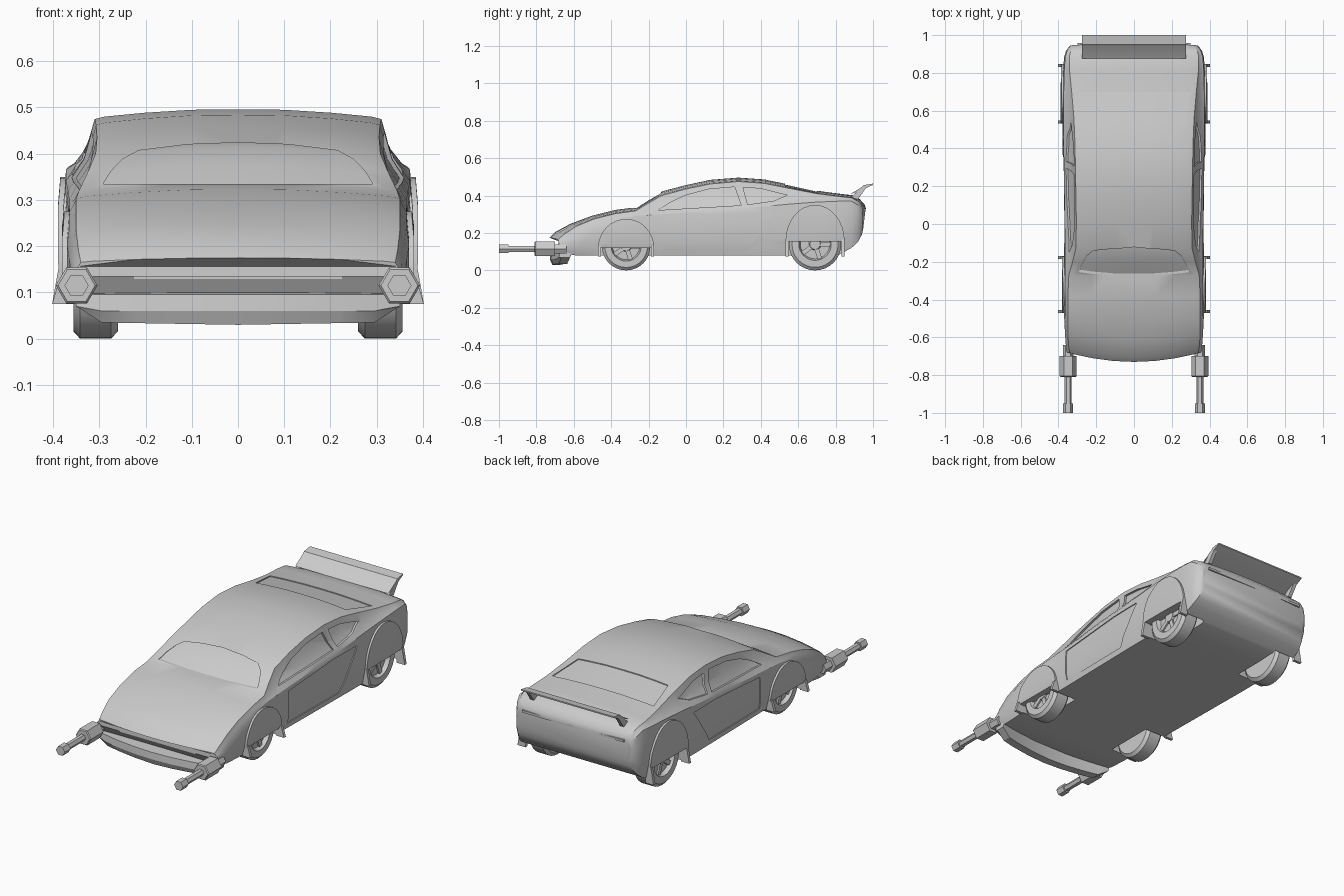
import bpy, bmesh, math
from mathutils import Matrix

if "Cube" in bpy.data.objects:
    bpy.data.objects.remove(bpy.data.objects["Cube"])


def make(name, verts, faces):
    bm = bmesh.new()
    vs = [bm.verts.new(v) for v in verts]
    for f in faces:
        bm.faces.new([vs[i] for i in f])
    bmesh.ops.recalc_face_normals(bm, faces=bm.faces)
    me = bpy.data.meshes.new(name)
    bm.to_mesh(me)
    bm.free()
    ob = bpy.data.objects.new(name, me)
    bpy.context.collection.objects.link(ob)
    return ob


def loft(name, rings):
    n, m = len(rings[0]), len(rings)
    faces = [(i * n + j, i * n + (j + 1) % n, (i + 1) * n + (j + 1) % n, (i + 1) * n + j)
             for i in range(m - 1) for j in range(n)]
    faces += [tuple(range(n)), tuple(range((m - 1) * n, m * n))]
    return make(name, [v for r in rings for v in r], faces)


def prism(name, pts, axis, a, b):
    """Outline extruded along x, y or z from a to b."""
    def put(p, t):
        q = list(p)
        q.insert(axis, t)
        return tuple(q)
    return loft(name, [[put(p, t) for p in pts] for t in (a, b)])


def box(name, x0, x1, y0, y1, z0, z1):
    return prism(name, [(y0, z0), (y1, z0), (y1, z1), (y0, z1)], 0, x0, x1)


def boolean(ob, other, op):
    m = ob.modifiers.new("cut", 'BOOLEAN')
    m.operation, m.object, m.solver = op, other, 'EXACT'
    bpy.context.view_layer.update()
    me = bpy.data.meshes.new_from_object(ob.evaluated_get(bpy.context.evaluated_depsgraph_get()))
    ob.modifiers.clear()
    ob.data = me
    bpy.data.objects.remove(other)


def spin(name, profile, n, centre, axis):
    """Lathe (offset along axis, radius) pairs round the x or y axis."""
    rings = []
    for t, r in profile:
        ring = []
        for k in range(n):
            a = 2 * math.pi * k / n
            u, v = r * math.cos(a), r * math.sin(a)
            p = (t, u, v) if axis == 'x' else (u, t, v)
            ring.append(tuple(c + d for c, d in zip(centre, p)))
        rings.append(ring)
    return loft(name, rings)


# Body sections: y, floor z, belt z, side half width, roof half width, roof edge z, centre z
STATIONS = [
    (-0.73, .135, .15, .355, .34, .165, .175), (-0.70, .092, .165, .36, .345, .19, .205),
    (-0.62, .08, .20, .365, .35, .235, .248), (-0.50, .08, .245, .37, .35, .275, .293),
    (-0.38, .08, .275, .37, .35, .303, .323), (-0.27, .08, .29, .37, .345, .318, .337),
    (-0.20, .08, .295, .37, .325, .36, .383), (-0.13, .08, .30, .37, .308, .40, .422),
    (0.0, .08, .308, .372, .305, .435, .456), (0.13, .08, .32, .374, .307, .462, .484),
    (0.28, .08, .33, .376, .31, .475, .496), (0.42, .08, .342, .378, .312, .465, .486),
    (0.56, .08, .355, .378, .318, .437, .457), (0.70, .08, .365, .378, .33, .41, .426),
    (0.82, .085, .37, .375, .342, .395, .41), (0.89, .12, .37, .37, .342, .388, .402),
    (0.93, .15, .35, .36, .335, .37, .38), (0.955, .19, .33, .345, .325, .345, .352),
    (0.962, .22, .31, .335, .31, .325, .33)]


def body_shell(name, d=0.0):
    rings = []
    for y, zb, zm, ws, we, ze, zc in STATIONS:
        half = [(ws - .015 + d, zb), (ws + d, zb + .3 * (zm - zb)), (ws + d, zb + .75 * (zm - zb)),
                (ws - .006 + d, zm), (.35 * ws + .65 * we + d, .6 * zm + .4 * ze),
                (we + d, ze + d), (we * .93, ze + .25 * (zc - ze) + d),
                (we * .65, ze + .65 * (zc - ze) + d), (we * .32, zc - .001 + d)]
        ring = half + [(0, zc + d)] + [(-x, z) for x, z in reversed(half)]
        f = max(0, min(1, (-y - .45) / .27))      # bow of the nose seen from above
        g = max(0, min(1, (y - .86) / .1))
        rings.append([(x, y + (.055 * f - .02 * g) * (x / .37) ** 2, z) for x, z in ring])
    return loft(name, rings)


def recess(pts, axis, a, b, depth):
    cutter = prism("cutter", pts, axis, a, b)
    boolean(cutter, body_shell("inner", -depth), 'DIFFERENCE')
    boolean(body, cutter, 'DIFFERENCE')


body = body_shell("body")

# Grille slot, windscreen and rear window
boolean(body, box("cutter", -.225, .225, -.8, -.68, .097, .135), 'DIFFERENCE')
arc = [(.292, .334), (.275, .362), (.25, .388), (.215, .407), (.11, .42), (0, .424)]
recess(arc + [(-x, z) for x, z in arc[-2::-1]], 1, -.36, .05, .008)
recess([(-.3, .70), (.3, .70), (.265, .53), (-.265, .53)], 2, .3, .6, .005)

WHEELS = {"front": (-.32, .13, .15, .12), "rear": (.69, .14, .158, .155)}
DOOR_GLASS = [(-.15, .322), (-.08, .365), (0, .402), (.12, .434), (.26, .446), (.295, .348)]
REAR_GLASS = [(.33, .352), (.305, .444), (.40, .437), (.54, .402), (.47, .372)]
SILL = [(-.10, .11), (.33, .11), (.47, .31), (.28, .31), (-.10, .28)]

for side, s in (("right", 1), ("left", -1)):
    # Side windows and door panel
    for outline, depth in ((DOOR_GLASS, .01), (REAR_GLASS, .01), (SILL, .005)):
        recess(outline, 0, s * .25, s * .5, depth)
    for end, (yc, r, fr, zf) in WHEELS.items():
        # Wheel opening
        x0, x1 = sorted((s * .235, s * .5))
        boolean(body, box("cutter", x0, x1, yc - r - .005, yc + r + .005, -.1, zf), 'DIFFERENCE')
        # Fender: half-round raised panel
        top = {"front": .155, "rear": .195}[end]
        pts = [(yc + fr * math.cos(math.pi * k / 16), zf + top * math.sin(math.pi * k / 16))
               for k in range(17)]
        fender = prism(f"{end}_{side}_fender", pts, 0, s * .33, s * .45)
        boolean(fender, body_shell("shell", .011), 'INTERSECT')
        # Flared fender tips
        for k in (-1, 1):
            y = yc + k * (fr - .008)
            prism(f"{end}_{side}_fender_tip", [(s * .355, zf + .01), (s * .386, zf + .01),
                  (s * .402, .075), (s * .355, .075)], 1, y - .008, y + .008)
        # Tyre with dished rim, and hub
        w = .048
        spin(f"{end}_{side}_wheel", [(-w * s, r * .62), (-w * s, r * .88), (-w * .7 * s, r),
             (w * .7 * s, r), (w * s, r * .88), (w * s, r * .62), (w * .55 * s, r * .56)],
             32, (s * .308, yc, r), 'x')
        spin(f"{end}_{side}_hub", [(.02 * s, r * .25), (.038 * s, r * .2)], 12,
             (s * .308, yc, r), 'x')
        for k in range(5):
            b = box(f"{end}_{side}_spoke", -.008, .008, .01, r * .6, -.012, .012)
            b.matrix_world = Matrix.Translation((s * .335, yc, r)) @ Matrix.Rotation(
                2 * math.pi * k / 5, 4, 'X')
    # Forward gun: mount, housing, barrel, muzzle
    spin(f"{side}_gun", [(-.64, .028), (-.70, .028), (-.70, .045), (-.805, .045), (-.81, .04),
         (-.81, .018), (-.95, .018), (-.95, .026), (-1.0, .026)], 6, (s * .349, 0, .115), 'y')

# Front lip
rings = []
for x in (-.35, -.295, -.22, -.11, 0, .11, .22, .295, .35):
    yb = .055 * (x / .37) ** 2
    low = .07 if abs(x) > .3 else .03 + .005 * abs(x) / .3
    rings.append([(x, y + yb, max(z, low)) for y, z in
                  ((-.725, .096), (-.728, .06), (-.715, .028), (-.67, .028), (-.66, .09), (-.66, .10))])
loft("front_lip", rings)

# Rear wing: sloping blade, raised trailing edge, end supports
prism("rear_wing", [(.875, .405), (.955, .436), (1.0, .457), (1.0, .464), (.95, .456), (.94, .446)],
      0, -.275, .275)
for s in (-1, 1):
    prism("wing_support", [(.87, .385), (.92, .38), (.965, .445), (.945, .445)], 0, s * .255, s * .275)

# Rear bumper strip
prism("tail_strip", [(-.3, .318), (.3, .318), (.3, .33), (-.3, .33)], 1, .93, .957)

for ob in bpy.context.scene.objects:
    ob.select_set(ob.type == 'MESH' and not ob.name.endswith("_gun"))
bpy.context.view_layer.objects.active = body
bpy.ops.object.shade_smooth_by_angle(angle=math.radians(28))
